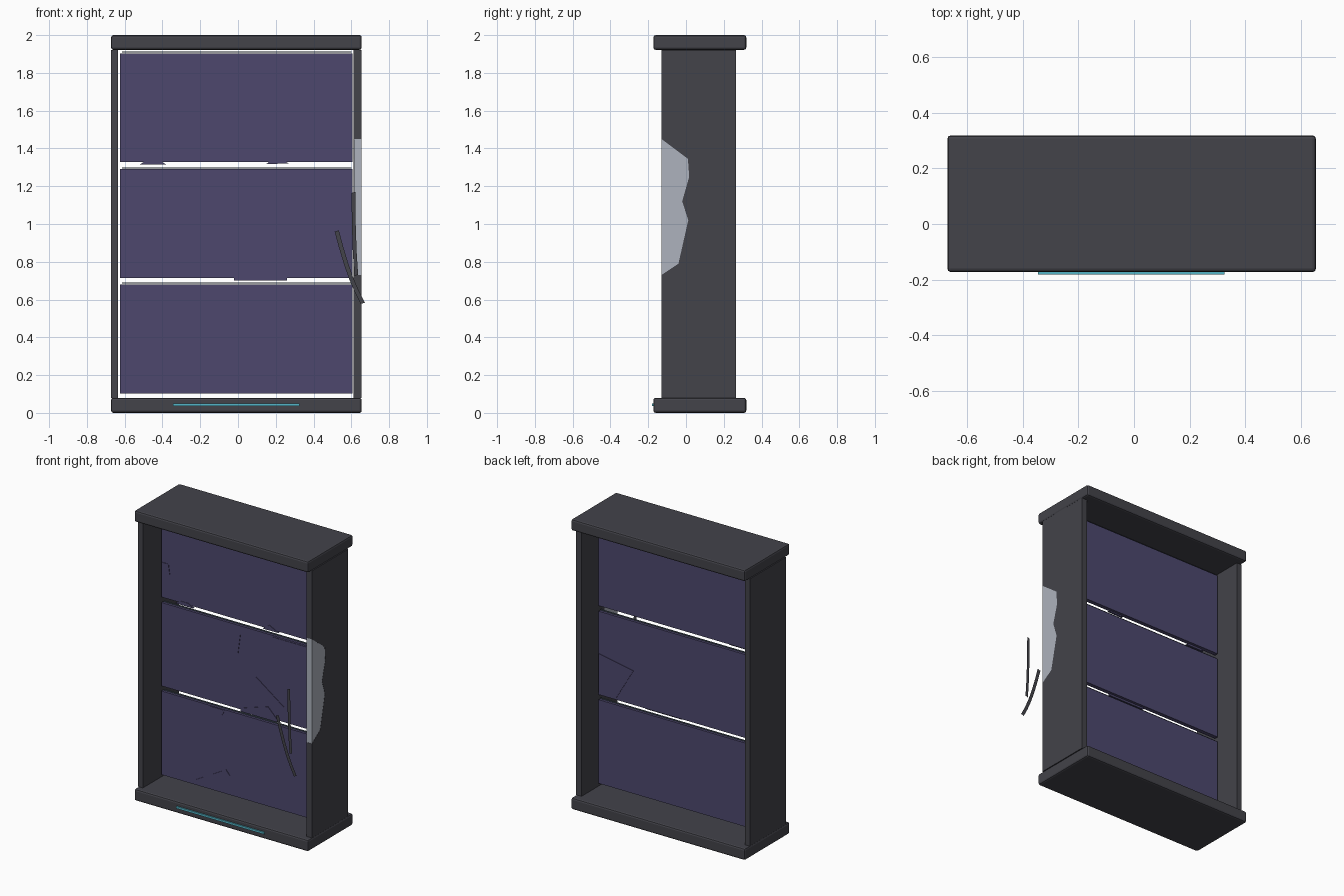
import bpy, bmesh

if "Cube" in bpy.data.objects:
    bpy.data.objects.remove(bpy.data.objects["Cube"])

def mat(name, rgb):
    m = bpy.data.materials.new(name)
    m.diffuse_color = (*rgb, 1)
    m.use_nodes = True
    m.node_tree.nodes["Principled BSDF"].inputs["Base Color"].default_value = m.diffuse_color
    return m

DARK = mat("charcoal", (0.056, 0.056, 0.068))
PURPLE = mat("dusky purple", (0.074, 0.064, 0.155))
GREY = mat("pale grey", (0.42, 0.45, 0.51))
TEAL = mat("light teal", (0.09, 0.47, 0.58))
EDGE = mat("dull teal", (0.07, 0.10, 0.13))

def finish(bm, name, material, bevel=0):
    bmesh.ops.recalc_face_normals(bm, faces=bm.faces)
    me = bpy.data.meshes.new(name)
    bm.to_mesh(me)
    bm.free()
    ob = bpy.data.objects.new(name, me)
    bpy.context.collection.objects.link(ob)
    me.materials.append(material)
    if bevel:
        b = ob.modifiers.new("bevel", 'BEVEL')
        b.width = bevel
        b.segments = 2
    return ob

def box(name, x, y, z, material, bevel=0):
    bm = bmesh.new()
    bmesh.ops.create_cube(bm, size=1)
    for v in bm.verts:
        v.co = [(r[0] + r[1]) / 2 + c * (r[1] - r[0]) for r, c in zip((x, y, z), v.co)]
    return finish(bm, name, material, bevel)

def prism(name, pts, axis, a, b, material):
    """Extrude a 2D outline along x (pts = y,z) or y (pts = x,z)."""
    bm = bmesh.new()
    put = (lambda p, t: (t, *p)) if axis == 'x' else (lambda p, t: (p[0], t, p[1]))
    f = bm.faces.new([bm.verts.new(put(p, a)) for p in pts])
    if b != a:
        g = bmesh.ops.extrude_face_region(bm, geom=[f])
        for v in [e for e in g['geom'] if isinstance(e, bmesh.types.BMVert)]:
            v.co['xy'.index(axis)] = b
    return finish(bm, name, material)

# Base and top caps
for name, z in (("base", (0, 0.08)), ("top_cap", (1.922, 2.0))):
    box(name, (-0.672, 0.655), (-0.173, 0.319), z, DARK, 0.012)

# Left wall
box("left_wall", (-0.672, -0.635), (-0.13, 0.265), (0.08, 1.922), DARK)

# Right wall with a broken front edge, over a pale core
notch = [(-0.13, 1.45), (0.01, 1.345), (0.017, 1.25), (-0.02, 1.12),
         (0.012, 1.02), (-0.04, 0.79), (-0.13, 0.73)]
prism("right_wall", [(-0.13, 0.08), (0.265, 0.08), (0.265, 1.922), (-0.13, 1.922)] + notch,
      'x', 0.612, 0.655, DARK)
box("right_wall_core", (0.613, 0.654), (-0.1295, 0.264), (0.081, 1.921), GREY)

# Three display panels with thin strips above
F, B = 0.058, 0.086
for i, (z0, z1) in enumerate(((0.103, 0.68), (0.715, 1.29), (1.328, 1.903))):
    box(f"panel_{i + 1}", (-0.625, 0.606), (F, B), (z0, z1), PURPLE)
    box(f"panel_strip_{i + 1}", (-0.615, 0.6), (F + 0.01, B - 0.01), (z1 + 0.004, z1 + 0.01), EDGE)

# Cracked shards lying on the panels
shards = [
    [(-0.02, 1.24), (-0.16, 1.14), (-0.04, 1.09)],
    [(0.23, 1.28), (0.33, 1.05), (0.605, 1.05), (0.605, 1.28)],
    [(0.08, 0.94), (0.10, 0.97), (0.31, 0.82), (0.24, 0.77)],
    [(-0.38, 0.13), (-0.13, 0.27), (-0.10, 0.235), (-0.25, 0.12)],
    [(-0.02, 0.702), (-0.02, 0.725), (0.19, 0.79), (0.26, 0.72), (0.26, 0.702)],
    [(0.15, 1.318), (0.20, 1.355), (0.27, 1.32)],
    [(-0.52, 1.315), (-0.38, 1.315), (-0.42, 1.34), (-0.48, 1.34)],
    [(-0.62, 1.57), (-0.57, 1.57), (-0.56, 1.50), (-0.62, 1.54)],
    [(-0.25, 0.676), (-0.16, 0.64), (-0.14, 0.676)],
    [(0.57, 0.66), (0.60, 0.50), (0.605, 0.66)],
]
for i, s in enumerate(shards):
    prism(f"shard_{i + 1}", s, 'y', F - 0.003, F + 0.01, PURPLE)
prism("shard_back", [(0.605, 0.73), (0.47, 0.73), (0.34, 0.95), (0.605, 1.0)], 'y', B - 0.01, B + 0.003, PURPLE)

# Teal light strip on the base
box("light_strip", (-0.345, 0.325), (-0.181, -0.172), (0.036, 0.05), TEAL)

# Flat loose cables hanging in front
def ribbon(name, pts, w):
    left = [(x - w, z - w * 0.3) for x, z in pts]
    right = [(x + w, z + w * 0.3) for x, z in pts]
    prism(name, left + right[::-1], 'y', -0.319, -0.319, DARK)

ribbon("loose_cable_1", [(0.523, 0.963), (0.545, 0.88), (0.572, 0.79), (0.60, 0.71),
                         (0.63, 0.64), (0.661, 0.58)], 0.011)
ribbon("loose_cable_2", [(0.611, 1.167), (0.613, 1.0), (0.618, 0.85), (0.626, 0.728)], 0.01)
